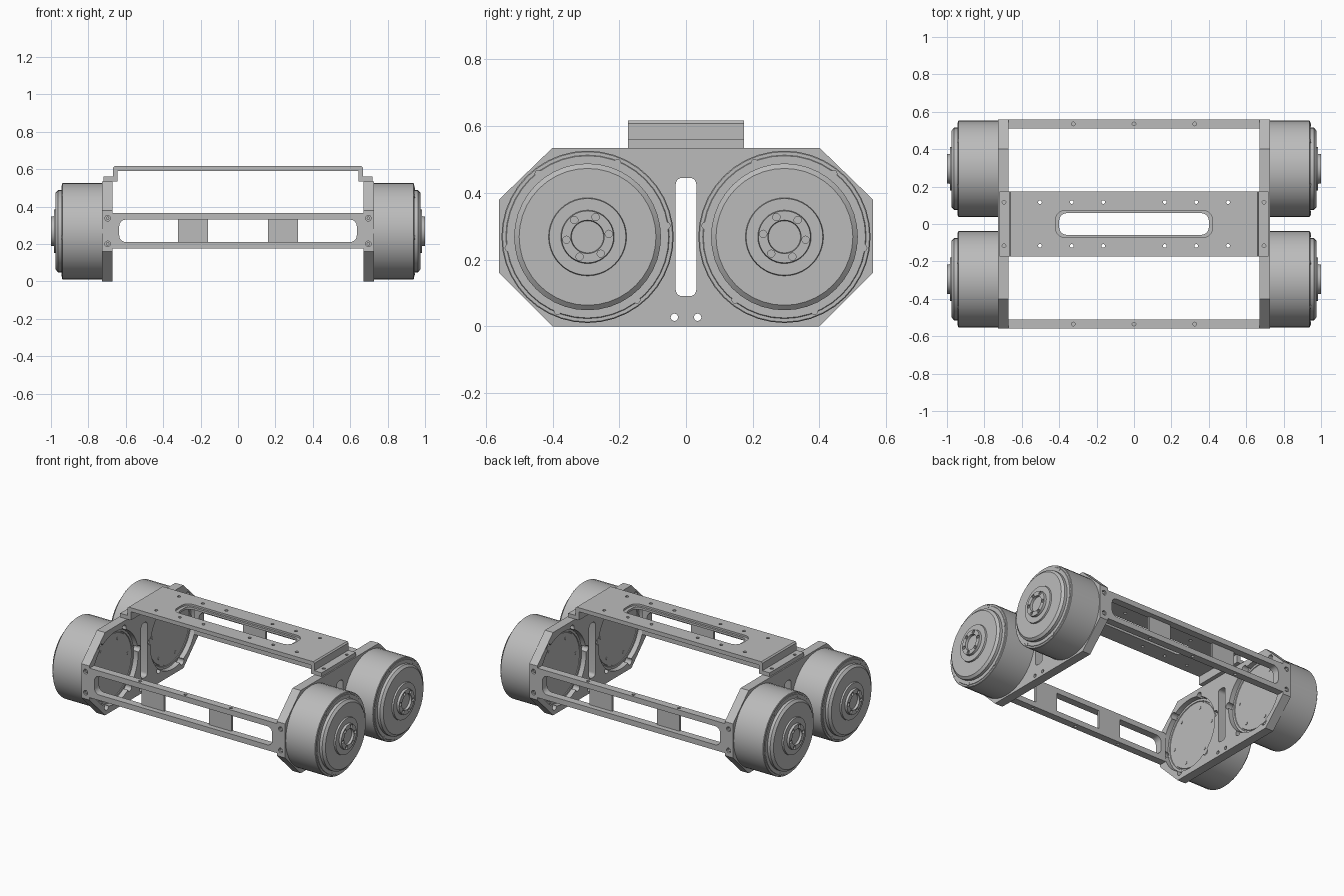
import bpy, bmesh, math
from mathutils import Matrix, Vector

if "Cube" in bpy.data.objects:
    bpy.data.objects.remove(bpy.data.objects["Cube"])

grey = bpy.data.materials.new("plain grey")
grey.use_nodes = True
grey.diffuse_color = (0.5, 0.5, 0.5, 1)
grey.node_tree.nodes["Principled BSDF"].inputs["Base Color"].default_value = (0.5, 0.5, 0.5, 1)


def place(axis, a, b, t):
    """Put a 2D point in the plane square to the axis, at distance t."""
    return {"x": (t, a, b), "y": (a, t, b), "z": (a, b, t)}[axis]


def prism(bm, axis, outline, t0, t1):
    low = [bm.verts.new(place(axis, a, b, t0)) for a, b in outline]
    high = [bm.verts.new(place(axis, a, b, t1)) for a, b in outline]
    faces = [bm.faces.new(low), bm.faces.new(high)]
    n = len(outline)
    for i in range(n):
        j = (i + 1) % n
        faces.append(bm.faces.new((low[i], low[j], high[j], high[i])))
    bmesh.ops.recalc_face_normals(bm, faces=faces)


def circle(a, b, r, n=16):
    return [(a + r * math.cos(math.tau * i / n), b + r * math.sin(math.tau * i / n))
            for i in range(n)]


def rounded(a0, a1, b0, b1, r, n=5):
    corners = [(a1 - r, b1 - r), (a0 + r, b1 - r), (a0 + r, b0 + r), (a1 - r, b0 + r)]
    return [(a + r * math.cos((q + i / n) * math.pi / 2), b + r * math.sin((q + i / n) * math.pi / 2))
            for q, (a, b) in enumerate(corners) for i in range(n + 1)]


def rect(a0, a1, b0, b1):
    return [(a0, b0), (a1, b0), (a1, b1), (a0, b1)]


def make(name, bm):
    mesh = bpy.data.meshes.new(name)
    bm.to_mesh(mesh)
    bm.free()
    obj = bpy.data.objects.new(name, mesh)
    bpy.context.collection.objects.link(obj)
    mesh.materials.append(grey)
    return obj


def activate(obj):
    bpy.ops.object.select_all(action="DESELECT")
    obj.select_set(True)
    bpy.context.view_layer.objects.active = obj


def cut(obj, prisms):
    """Subtract separate prisms from an object."""
    bm = bmesh.new()
    for p in prisms:
        prism(bm, *p)
    cutter = make("cutter", bm)
    cutter.hide_render = True
    mod = obj.modifiers.new("cut", "BOOLEAN")
    mod.solver = "EXACT"
    mod.object = cutter
    activate(obj)
    bpy.ops.object.modifier_apply(modifier=mod.name)
    bpy.data.objects.remove(cutter)


def finish(obj, x=False, y=False):
    activate(obj)
    bpy.ops.object.shade_smooth_by_angle(angle=math.radians(30))
    if x or y:
        mod = obj.modifiers.new("mirror", "MIRROR")
        mod.use_axis = (x, y, False)
        mod.use_mirror_merge = False


MY, MZ = 0.295, 0.268                       # motor centre
SCREWS = [math.radians(52 + 60 * i) for i in range(6)]


def around(r):
    return [(MY + r * math.cos(t), MZ + r * math.sin(t)) for t in SCREWS]


# Side plates: octagon with motor openings, screw pockets and a central slot
bm = bmesh.new()
half = [(0.40, 0), (0.56, 0.16), (0.56, 0.38), (0.40, 0.535)]
prism(bm, "x", half + [(-y, z) for y, z in reversed(half)], 0.67, 0.728)
plate = make("side_plate", bm)
cut(plate, [("x", circle(s * MY, MZ, 0.232, 48), 0.6, 0.8) for s in (1, -1)])
cut(plate, [("x", circle(s * y, z, 0.02), 0.6, 0.715) for s in (1, -1) for y, z in around(0.238)])
cut(plate, [("x", rounded(-0.031, 0.031, 0.09, 0.445, 0.02), 0.6, 0.8)]
    + [("x", circle(s * 0.035, 0.027, 0.011), 0.6, 0.8) for s in (1, -1)]
    + [("y", circle(0.697, z, 0.015), s * 0.54, s * 0.6) for s in (1, -1) for z in (0.2, 0.337)])
finish(plate, x=True)

# Screws in the end faces of the side plates
bm = bmesh.new()
for z in (0.2, 0.337):
    prism(bm, "y", circle(0.697, z, 0.009), 0.535, 0.556)
finish(make("plate_screws", bm), x=True, y=True)

# Motors: lathed body, cap and hub
profile = [(0.70, 0), (0.70, 0.205), (0.704, 0.207), (0.704, 0.213), (0.70, 0.215),
           (0.70, 0.229), (0.726, 0.229), (0.726, 0.258), (0.937, 0.258), (0.94, 0.255),
           (0.94, 0.245), (0.943, 0.243), (0.943, 0.22), (0.962, 0.22), (0.975, 0.205),
           (0.975, 0.117), (0.985, 0.115), (0.985, 0.08), (1.0, 0.078), (1.0, 0.05),
           (0.985, 0.048), (0.985, 0)]
bm = bmesh.new()
verts = [bm.verts.new((x, r, 0)) for x, r in profile]
edges = [bm.edges.new(pair) for pair in zip(verts, verts[1:])]
bmesh.ops.spin(bm, geom=verts + edges, cent=(0, 0, 0), axis=(1, 0, 0),
               angle=math.tau, steps=40, use_merge=True)
bmesh.ops.remove_doubles(bm, verts=bm.verts, dist=0.0005)
bmesh.ops.recalc_face_normals(bm, faces=bm.faces)
bmesh.ops.transform(bm, matrix=Matrix.Translation(Vector((0, MY, MZ))), verts=bm.verts)
motor = make("motor", bm)
cut(motor, [("x", circle(y, z, 0.011, 12), 0.99, 1.1) for y, z in around(0.064)])
finish(motor, x=True, y=True)

# Motor screws on the outer rim and on the inner face
bm = bmesh.new()
for y, z in around(0.24):
    prism(bm, "x", circle(y, z, 0.011, 12), 0.93, 0.945)
for y, z in around(0.17):
    prism(bm, "x", circle(y, z, 0.009, 12), 0.697, 0.71)
finish(make("motor_screws", bm), x=True, y=True)

# Front and back beams: long window, with thin webs set to the inner side
bm = bmesh.new()
prism(bm, "y", rect(-0.67, 0.67, 0.175, 0.365), 0.51, 0.558)
beam = make("cross_beam", bm)
cut(beam, [("y", rounded(-0.635, 0.635, 0.21, 0.33, 0.035), 0.4, 0.6)]
    + [("z", circle(x, 0.535, 0.01, 12), z0, z0 + 0.04)
       for x in (-0.325, 0, 0.325) for z0 in (0.345, 0.155)])
finish(beam, y=True)
bm = bmesh.new()
for s in (1, -1):
    prism(bm, "y", rect(s * 0.16, s * 0.322, 0.205, 0.335), 0.51, 0.525)
finish(make("beam_web", bm), y=True)

# Top bridge: bent sheet with stepped feet
bm = bmesh.new()
side = [(0.72, 0.535), (0.72, 0.56), (0.668, 0.56), (0.668, 0.608), (0.66, 0.616)]
under = [(0.643, 0.59), (0.643, 0.535)]
left = [(-x, z) for x, z in reversed(side)]
outline = side + left + [(-x, z) for x, z in reversed(under)] + under
prism(bm, "y", outline, -0.174, 0.174)
bridge = make("top_bridge", bm)
cut(bridge, [("z", rounded(-0.42, 0.42, -0.072, 0.072, 0.05), 0.604, 0.7)])
cut(bridge, [("z", rounded(-0.4, 0.4, -0.058, 0.058, 0.04), 0.57, 0.7)]
    + [("z", circle(s * x, y, 0.01, 12), 0.5, 0.7)
       for s in (1, -1) for x in (0.165, 0.333, 0.503, 0.695) for y in (-0.117, 0.117)])
finish(bridge)
